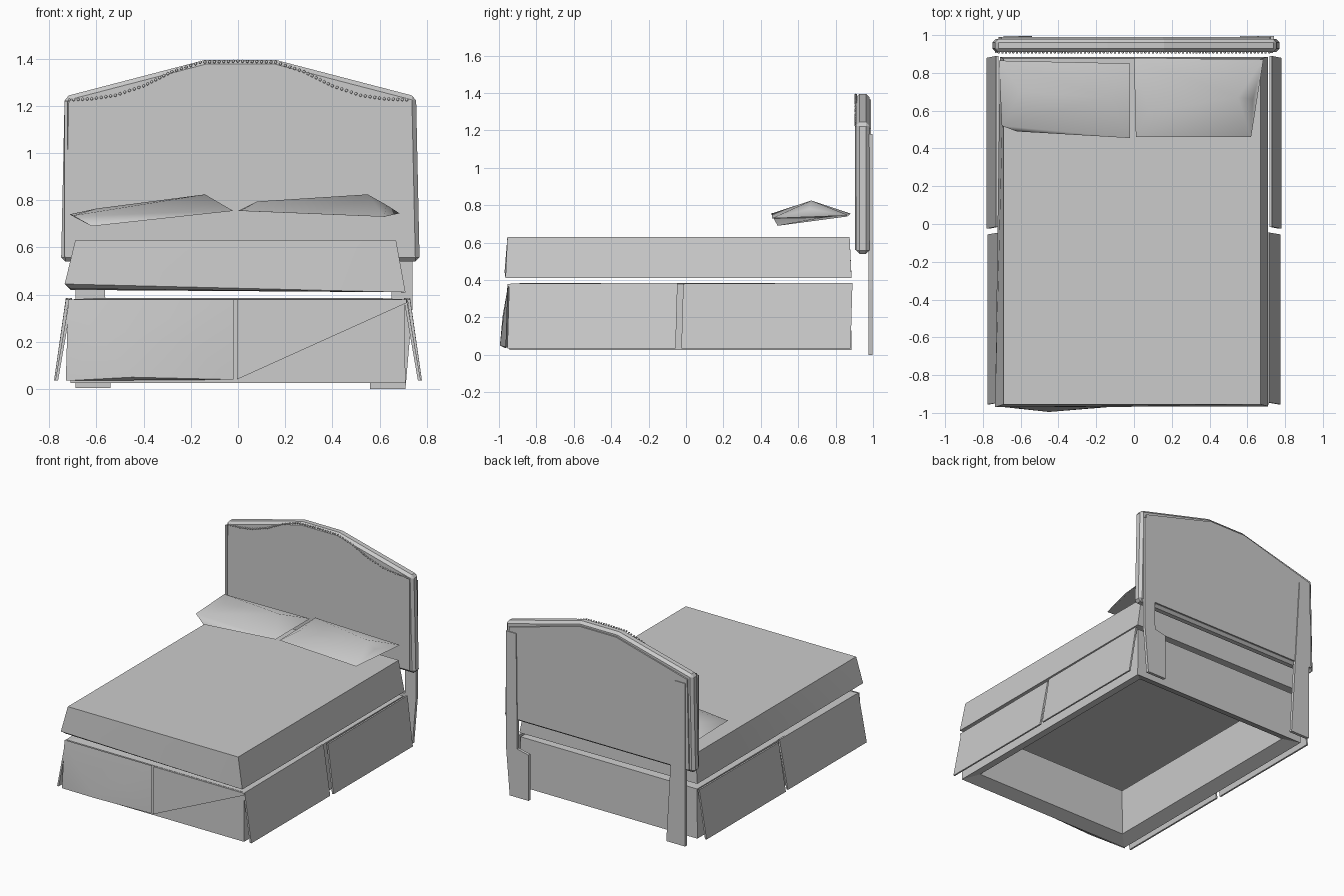
import bpy, bmesh, math
from mathutils import Vector

old = bpy.data.objects.get("Cube")
if old:
    bpy.data.objects.remove(old, do_unlink=True)

grey = bpy.data.materials.new("light_grey")
grey.use_nodes = True
colour = (0.6, 0.6, 0.6, 1)
grey.diffuse_color = colour
grey.node_tree.nodes["Principled BSDF"].inputs["Base Color"].default_value = colour


def finish(name, bm, smooth=None, bevel=0):
    """Turn a bmesh into a named object, optionally bevelled and smoothed."""
    bmesh.ops.recalc_face_normals(bm, faces=bm.faces)
    mesh = bpy.data.meshes.new(name)
    bm.to_mesh(mesh)
    bm.free()
    mesh.materials.append(grey)
    ob = bpy.data.objects.new(name, mesh)
    bpy.context.collection.objects.link(ob)
    if bevel:
        mod = ob.modifiers.new("edge", 'BEVEL')
        mod.width, mod.segments = bevel, 1
        mod.limit_method = 'ANGLE'
    if smooth:
        bpy.ops.object.select_all(action='DESELECT')
        ob.select_set(True)
        bpy.context.view_layer.objects.active = ob
        bpy.ops.object.shade_smooth_by_angle(angle=math.radians(smooth))
    return ob


def prism(name, points, offset, **kw):
    """Extrude a flat outline along an offset."""
    bm = bmesh.new()
    face = bm.faces.new([bm.verts.new(p) for p in points])
    ext = bmesh.ops.extrude_face_region(bm, geom=[face])
    moved = [g for g in ext["geom"] if isinstance(g, bmesh.types.BMVert)]
    bmesh.ops.translate(bm, verts=moved, vec=offset)
    if not any(f for f in bm.faces if set(f.verts) == set(face.verts)):
        bm.faces.new(face.verts)
    return finish(name, bm, **kw)


def upright(outline, y):
    return [(x, y, z) for x, z in outline]


def hull(name, points, **kw):
    bm = bmesh.new()
    for p in points:
        bm.verts.new(p)
    bmesh.ops.convex_hull(bm, input=bm.verts)
    return finish(name, bm, **kw)


# Headboard: arched cushion board with a slimmer backing board
arch = [(-.75, .54), (-.735, 1.24), (-.14, 1.395), (.16, 1.395), (.755, 1.24), (.77, .54)]
prism("headboard", upright(arch, .91), (0, .07, 0), bevel=.018)
backing = [(x * .955, z - .03 if z > 1 else z + .02) for x, z in arch]
prism("headboard_back", upright(backing, .978), (0, .012, 0))

# Piping down the sides and a row of studs following the arch
for side in (-1, 1):
    prism("side_piping", upright([(side * .722, .56), (side * .722, 1.22),
                                  (side * .735, 1.22), (side * .735, .56)], .904), (0, .01, 0))
half = [Vector(p) for p in ((0, 1.39), (.16, 1.385), (.28, 1.345), (.4, 1.285),
                            (.52, 1.245), (.62, 1.23), (.735, 1.225))]
bm = bmesh.new()
for a, b in zip(half, half[1:]):
    count = max(2, round((b - a).length / .02))
    for i in range(count):
        p = a.lerp(b, i / count)
        for side in (-1, 1):
            made = bmesh.ops.create_icosphere(bm, subdivisions=1, radius=.007)
            bmesh.ops.translate(bm, verts=made["verts"], vec=(side * p.x, .908, p.y))
finish("studs", bm, smooth=60)

# Headboard legs: wide foot stepping to a slim post
prism("left_leg", upright([(.56, 0), (.71, 0), (.74, .35), (.74, 1.18), (.66, 1.18),
                           (.65, .35), (.56, .33)], .975), (0, .021, 0))
prism("right_leg", upright([(-.69, .005), (-.54, .005), (-.61, 1.18), (-.69, 1.18)], .975),
      (0, .021, 0))


# Base: open frame made from nested rectangular rings
def ring(bm, x, y0, y1, z):
    return [bm.verts.new(p) for p in ((-x, y0, z), (x, y0, z), (x, y1, z), (-x, y1, z))]


bm = bmesh.new()
rings = [ring(bm, .71, -.945, .885, .025), ring(bm, .705, -.94, .88, .38),
         ring(bm, .61, -.85, .79, .385), ring(bm, .62, -.86, .8, .06)]
for a, b in zip(rings, rings[1:] + rings[:1]):
    for i in range(4):
        j = (i + 1) % 4
        bm.faces.new((a[i], a[j], b[j], b[i]))
finish("base_frame", bm)

# Skirt: thin panels flaring away from the frame
for side, name in ((1, "left"), (-1, "right")):
    for part, y0, y1, top, low in (("front", -.955, -.045, .715, .775),
                                   ("back", -.025, .89, .73, .78)):
        panel = [(side * top, y0 + .01, .38), (side * top, y1, .385),
                 (side * low, y1 - .01, .035), (side * low, y0, .035)]
        prism(f"{name}_{part}_skirt", panel, (side * -.012, 0, 0))
hull("foot_skirt_right", [(-.72, -.95, .38), (-.02, -.95, .38), (-.02, -.96, .04),
                          (-.73, -.965, .035), (-.45, -.995, .05), (-.58, -.98, .21),
                          (-.23, -.975, .21)], smooth=40)
prism("foot_skirt_left", [(-.005, -.955, .38), (.715, -.955, .38), (.715, -.955, .365),
                          (-.005, -.965, .04)], (0, .012, 0))

# Mattress: flat top with sides flaring down to a slanted lower edge
hull("mattress", [(-.69, -.955, .63), (.67, -.955, .63), (.67, .875, .63), (-.69, .875, .63),
                  (-.735, -.97, .445), (.71, -.965, .41), (.71, .885, .41), (-.71, .885, .42),
                  (-.71, -.945, .425)], smooth=30)

# Pillows: soft, lopsided wedges
hull("right_pillow", [(-.715, .865, .74), (-.02, .85, .755), (-.02, .455, .755),
                      (-.7, .52, .735), (-.62, .49, .69), (-.14, .67, .825),
                      (-.6, .7, .765)], smooth=50)
hull("left_pillow", [(0, .88, .755), (.685, .87, .745), (.62, .46, .73), (.01, .46, .755),
                     (.08, .6, .795), (.55, .67, .825), (.63, .66, .78)], smooth=50)
